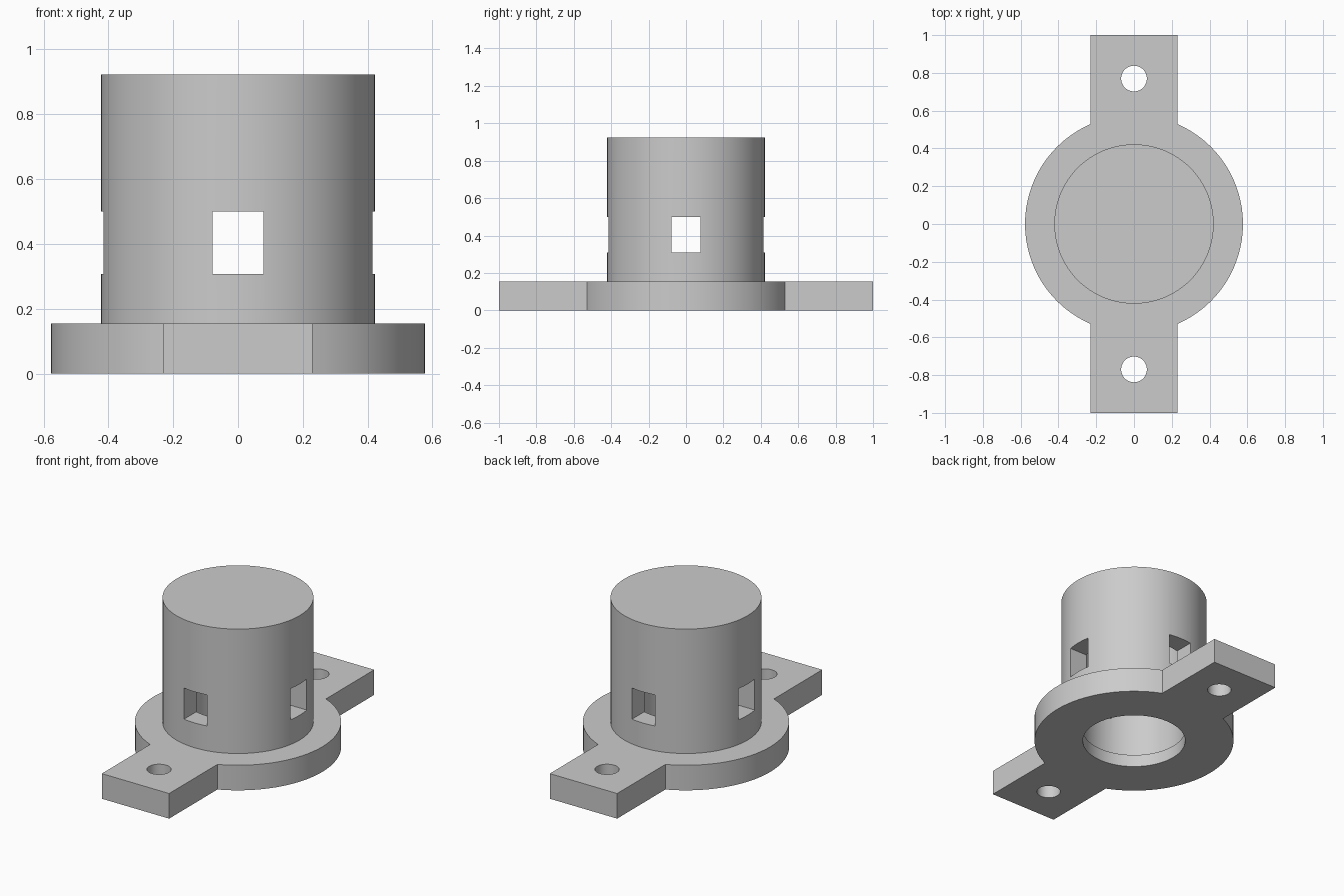
import bpy, bmesh, math

if "Cube" in bpy.data.objects:
    bpy.data.objects.remove(bpy.data.objects["Cube"])

SEGMENTS = 96
FLANGE_R, FLANGE_H = 0.577, 0.155
TAB_HALF, TAB_END = 0.23, 1.0
BODY_R, BODY_TOP = 0.422, 0.923
BORE_R, LIP_R, LIP_H, BORE_TOP = 0.305, 0.297, 0.077, 0.81

grey = bpy.data.materials.new("plain grey")
grey.use_nodes = True
grey.diffuse_color = (0.6, 0.6, 0.6, 1)
grey.node_tree.nodes["Principled BSDF"].inputs["Base Color"].default_value = (0.6, 0.6, 0.6, 1)


def prism(name, outline, z0, z1):
    """Extrude a flat outline from z0 to z1."""
    bm = bmesh.new()
    base = bm.faces.new([bm.verts.new((x, y, z0)) for x, y in outline])
    top = bmesh.ops.extrude_face_region(bm, geom=[base])["geom"]
    verts = [g for g in top if isinstance(g, bmesh.types.BMVert)]
    bmesh.ops.translate(bm, verts=verts, vec=(0, 0, z1 - z0))
    bmesh.ops.recalc_face_normals(bm, faces=bm.faces)
    mesh = bpy.data.meshes.new(name)
    bm.to_mesh(mesh)
    bm.free()
    mesh.materials.append(grey)
    obj = bpy.data.objects.new(name, mesh)
    bpy.context.collection.objects.link(obj)
    return obj


def arc(r, a0, a1, n):
    angles = [a0 + (a1 - a0) * i / n for i in range(n + 1)]
    return [(r * math.cos(a), r * math.sin(a)) for a in angles]


def circle(r, y=0, n=SEGMENTS):
    return [(px, py + y) for px, py in arc(r, 0, math.tau, n)[:-1]]


def rectangle(hx, hy):
    return [(-hx, -hy), (hx, -hy), (hx, hy), (-hx, hy)]


def combine(target, other, operation):
    """Apply a boolean and remove the helper."""
    other.hide_render = True
    mod = target.modifiers.new(operation.lower(), 'BOOLEAN')
    mod.object, mod.operation, mod.solver = other, operation, 'EXACT'
    bpy.ops.object.select_all(action='DESELECT')
    bpy.context.view_layer.objects.active = target
    target.select_set(True)
    bpy.ops.object.modifier_apply(modifier=mod.name)
    bpy.data.objects.remove(other)


# Flange: round plate with a square-ended tab front and back
corner = math.acos(TAB_HALF / FLANGE_R)
right_side = arc(FLANGE_R, -corner, corner, SEGMENTS // 3)
half = right_side + [(TAB_HALF, TAB_END), (-TAB_HALF, TAB_END)]
outline = half + [(-x, -y) for x, y in half]
housing = prism("flanged_housing", outline, 0, FLANGE_H)

# Capped cylindrical body
combine(housing, prism("body", circle(BODY_R), LIP_H, BODY_TOP), 'UNION')

# Bore from below, with a narrow lip at the mouth
combine(housing, prism("bore_cutter", circle(BORE_R), LIP_H, BORE_TOP), 'DIFFERENCE')
combine(housing, prism("mouth_cutter", circle(LIP_R), -0.1, LIP_H + 0.01), 'DIFFERENCE')

# Four windows, cut as two crossing slots
for hx, hy in ((0.078, 0.6), (0.6, 0.078)):
    combine(housing, prism("window_cutter", rectangle(hx, hy), 0.308, 0.5), 'DIFFERENCE')

# Screw holes in the tabs
for y in (-0.77, 0.77):
    combine(housing, prism("hole_cutter", circle(0.068, y, 48), -0.1, 0.3), 'DIFFERENCE')

bpy.ops.object.shade_smooth_by_angle(angle=math.radians(30))
